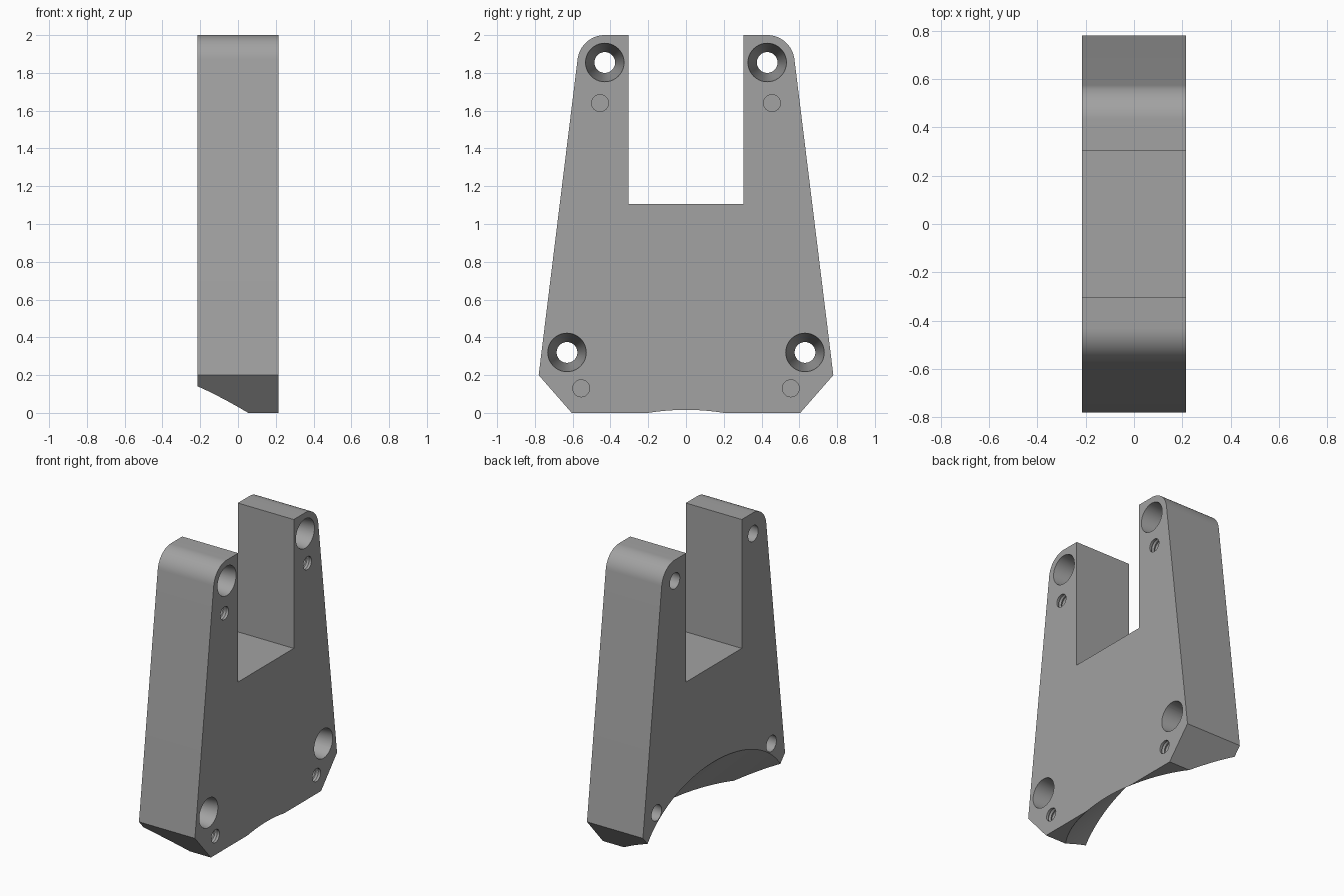
import bpy, bmesh, math

if "Cube" in bpy.data.objects:
    bpy.data.objects.remove(bpy.data.objects["Cube"])

HALF = 0.215  # half thickness of the plate along x

grey = bpy.data.materials.new("plain grey")
grey.diffuse_color = (0.36, 0.36, 0.36, 1)
grey.use_nodes = True
grey.node_tree.nodes["Principled BSDF"].inputs["Base Color"].default_value = grey.diffuse_color


def loft(name, rings):
    """Solid skinned through rings of points, capped at both ends."""
    bm = bmesh.new()
    loops = [[bm.verts.new(p) for p in ring] for ring in rings]
    n = len(loops[0])
    for a, b in zip(loops, loops[1:]):
        for i in range(n):
            j = (i + 1) % n
            bm.faces.new((a[i], a[j], b[j], b[i]))
    bm.faces.new(loops[0][::-1])
    bm.faces.new(loops[-1])
    bmesh.ops.recalc_face_normals(bm, faces=bm.faces)
    mesh = bpy.data.meshes.new(name)
    bm.to_mesh(mesh)
    bm.free()
    mesh.materials.append(grey)
    obj = bpy.data.objects.new(name, mesh)
    bpy.context.collection.objects.link(obj)
    return obj


def ellipse(x, y, z, ry, rz, n):
    return [(x, y + ry * math.cos(2 * math.pi * i / n),
             z + rz * math.sin(2 * math.pi * i / n)) for i in range(n)]


def turned(name, y, z, stations, n=40):
    """Round cutter along x through (x, radius) stations."""
    return loft(name, [ellipse(x, y, z, r, r, n) for x, r in stations])


# Plate outline: tapered sides, rounded shoulders, slot, chamfered feet
right = [(0.605, 0), (0.78, 0.2)]
for i in range(17):
    a = math.radians(7 + 83 * i / 16)
    right.append((0.43 + 0.145 * math.cos(a), 1.855 + 0.145 * math.sin(a)))
right += [(0.305, 2.0), (0.305, 1.105)]
outline = right + [(-y, z) for y, z in reversed(right)]
plate = loft("bracket_plate", [[(x, y, z) for y, z in outline] for x in (-HALF, HALF)])

# Slanted arch under the plate
cutters = []
rings = []
for x in (-0.5, 0.5):
    top = 0.2255 - 0.974 * x
    rings.append(ellipse(x, 0, top - 0.5, 0.8, 0.5, 128))
cutters.append(loft("arch_cutter", rings))

# Tapered through holes and blind threaded holes
slope = (0.102 - 0.055) / (2 * HALF)
for s in (-1, 1):
    for y, z in ((0.43, 1.855), (0.63, 0.32)):
        cutters.append(turned("tapered_hole_cutter", s * y, z, [
            (-HALF - 0.05, 0.055 - 0.05 * slope), (HALF + 0.05, 0.102 + 0.05 * slope)]))
    for y, z in ((0.455, 1.64), (0.555, 0.13)):
        thread = [(HALF + 0.05, 0.045), (HALF - 0.01, 0.045)]
        for k in range(4):
            x = HALF - 0.01 - 0.026 * k
            thread += [(x - 0.013, 0.052), (x - 0.026, 0.045)]
        cutters.append(turned("threaded_hole_cutter", s * y, z, thread, 24))

for c in cutters:
    mod = plate.modifiers.new(c.name, 'BOOLEAN')
    mod.operation = 'DIFFERENCE'
    mod.solver = 'EXACT'
    mod.object = c

# Bake the cuts, then remove the cutters
bpy.context.view_layer.update()
deps = bpy.context.evaluated_depsgraph_get()
cut_mesh = bpy.data.meshes.new_from_object(plate.evaluated_get(deps))
plate.modifiers.clear()
plate.data = cut_mesh
for c in cutters:
    bpy.data.objects.remove(c)

bpy.context.view_layer.objects.active = plate
plate.select_set(True)
bpy.ops.object.shade_smooth_by_angle(angle=math.radians(25))
